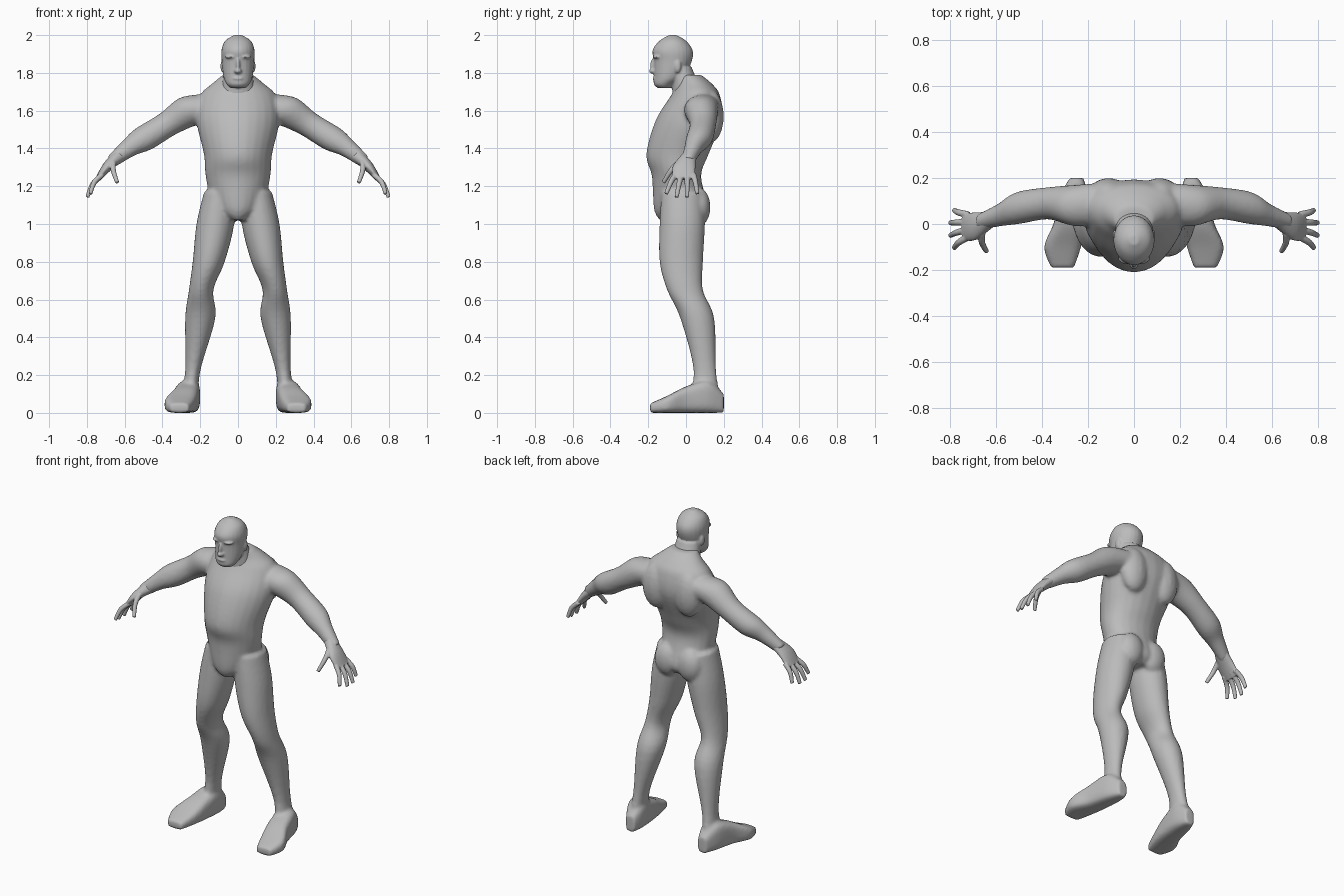
import bpy
import bmesh
from math import cos, sin, tau
from mathutils import Matrix, Vector

cube = bpy.data.objects.get("Cube")
if cube:
    bpy.data.objects.remove(cube, do_unlink=True)

skin = bpy.data.materials.new("matte grey")
skin.use_nodes = True
grey = (0.5, 0.5, 0.5, 1)
skin.diffuse_color = grey
skin.node_tree.nodes["Principled BSDF"].inputs["Base Color"].default_value = grey

UP, BACK = Vector((0, 0, 1)), Vector((0, 1, 0))
SIDES = {"left": 1, "right": -1}


def slice_at(z, front, back, outer, inner=None):
    """Level cross-section given by its extents; without inner it is centred."""
    inner = -outer if inner is None else inner
    return ((inner + outer) / 2, (front + back) / 2, z,
            (outer - inner) / 2, (back - front) / 2)


def bead(x, y, z, radius, flatten=1):
    """Cross-section on a path, thinned by the flatten factor."""
    return (x, y, z, radius * flatten, radius)


def spline(rings, steps=5):
    """Pass a smooth curve through the given cross-sections."""
    points = [Vector(ring) for ring in rings]
    points = [points[0], *points, points[-1]]
    curve = []
    for before, start, end, after in zip(points, points[1:], points[2:], points[3:]):
        leave, arrive = (end - before) / 2, (after - start) / 2
        for step in range(steps):
            t = step / steps
            blend = t * t * (3 - 2 * t)
            curve.append(start.lerp(end, blend) + leave * (t * (1 - t) ** 2)
                         - arrive * (t * t * (1 - t)))
    return curve + [points[-1]]


def loft(bm, rings, axis=UP, side=1, segments=24, taper=0, power=1):
    """Skin the cross-sections, each standing square to one axis."""
    axis = axis.normalized()
    depth = UP if abs(axis.y) > 0.9 else BACK
    depth = (depth - axis * depth.dot(axis)).normalized()
    wide = depth.cross(axis)
    previous = None
    for ring in spline(rings):
        centre, half_width, half_depth = Vector(ring[:3]), ring[3], ring[4]
        loop = []
        for i in range(segments):
            c, s = cos(tau * i / segments), sin(tau * i / segments)
            across = c * abs(c) ** (power - 1) if c else 0
            along = s * abs(s) ** (power - 1) if s else 0
            point = (centre + wide * half_width * across * (1 + taper * s)
                     + depth * half_depth * along)
            loop.append(bm.verts.new((point.x * side, point.y, point.z)))
        if previous:
            for i in range(segments):
                bm.faces.new((previous[i - 1], previous[i], loop[i], loop[i - 1]))
        else:
            bm.faces.new(loop[::-1])
        previous = loop
    bm.faces.new(previous)


def ball(bm, centre, size, side=1):
    """Add a stretched ball for a muscle or facial feature."""
    place = Vector((centre[0] * side, centre[1], centre[2]))
    bmesh.ops.create_uvsphere(bm, u_segments=16, v_segments=12, radius=1,
                              matrix=Matrix.LocRotScale(place, None, Vector(size)))


def finish(name, bm, voxel, smoothing):
    """Blend the overlapping pieces into one smooth skin."""
    bmesh.ops.recalc_face_normals(bm, faces=bm.faces)
    mesh = bpy.data.meshes.new(name)
    bm.to_mesh(mesh)
    bm.free()
    mesh.materials.append(skin)
    mesh.shade_smooth()
    part = bpy.data.objects.new(name, mesh)
    bpy.context.collection.objects.link(part)
    blend = part.modifiers.new("blend", "REMESH")
    blend.mode = "VOXEL"
    blend.voxel_size = voxel
    blend.use_smooth_shade = True
    relax = part.modifiers.new("relax", "SMOOTH")
    relax.factor = 0.5
    relax.iterations = smoothing


# Torso, from crotch to base of neck
body = bmesh.new()
loft(body, [
    slice_at(1.02, front=-0.14, back=0.08, outer=0.05),
    slice_at(1.08, front=-0.17, back=0.12, outer=0.13),
    slice_at(1.25, front=-0.18, back=0.08, outer=0.17),
    slice_at(1.37, front=-0.21, back=0.12, outer=0.18),
    slice_at(1.55, front=-0.16, back=0.19, outer=0.22),
    slice_at(1.68, front=-0.08, back=0.18, outer=0.2),
    slice_at(1.74, front=-0.05, back=0.14, outer=0.14),
    slice_at(1.79, front=-0.05, back=0.08, outer=0.08),
], taper=0.12)

leg = [
    slice_at(1.17, front=-0.13, back=0.09, outer=0.18, inner=0.02),
    slice_at(1, front=-0.14, back=0.1, outer=0.22, inner=0.02),
    slice_at(0.8, front=-0.14, back=0.09, outer=0.24, inner=0.07),
    slice_at(0.65, front=-0.1, back=0.09, outer=0.26, inner=0.13),
    slice_at(0.5, front=-0.03, back=0.15, outer=0.28, inner=0.12),
    slice_at(0.22, front=0.04, back=0.16, outer=0.28, inner=0.2),
    slice_at(0.05, front=0, back=0.19, outer=0.31, inner=0.21),
]


def sole(x, y, height, half_width):
    """Foot cross-section resting on the floor."""
    return (x, y, height / 2, half_width, height / 2)


foot = [
    sole(0.25, y=0.2, height=0.1, half_width=0.03),
    sole(0.26, y=0.12, height=0.17, half_width=0.06),
    sole(0.28, y=0, height=0.14, half_width=0.07),
    sole(0.31, y=-0.1, height=0.09, half_width=0.08),
    sole(0.31, y=-0.19, height=0.05, half_width=0.05),
]
arm = [
    bead(0.13, 0.09, 1.62, radius=0.09),
    bead(0.25, 0.08, 1.6, radius=0.09),
    bead(0.37, 0.09, 1.53, radius=0.07),
    bead(0.5, 0.07, 1.45, radius=0.07),
    bead(0.58, 0.04, 1.4, radius=0.05),
    bead(0.67, 0.01, 1.33, radius=0.035),
]
for side in SIDES.values():
    loft(body, leg, side=side)
    loft(body, foot, axis=-BACK, side=side, power=0.6)
    loft(body, arm, axis=Vector((0.75, 0, -0.66)), side=side)
    # Shoulder blade and buttock
    ball(body, (0.11, 0.13, 1.57), (0.09, 0.07, 0.14), side)
    ball(body, (0.08, 0.07, 1.09), (0.08, 0.06, 0.1), side)
finish("body", body, voxel=0.011, smoothing=4)

# Neck and skull
head = bmesh.new()
loft(head, [
    slice_at(1.66, front=-0.07, back=0.1, outer=0.1),
    slice_at(1.83, front=-0.08, back=0.03, outer=0.07),
])
loft(head, [
    slice_at(1.72, front=-0.15, back=-0.08, outer=0.04),
    slice_at(1.74, front=-0.17, back=-0.06, outer=0.06),
    slice_at(1.78, front=-0.17, back=-0.01, outer=0.077),
    slice_at(1.86, front=-0.17, back=0.03, outer=0.086),
    slice_at(1.92, front=-0.177, back=0.035, outer=0.088),
    slice_at(1.97, front=-0.14, back=0, outer=0.068),
    slice_at(2, front=-0.09, back=-0.05, outer=0.02),
])
# Nose, bridge and lips
ball(head, (0, -0.172, 1.81), (0.02, 0.025, 0.015))
ball(head, (0, -0.17, 1.84), (0.012, 0.02, 0.04))
ball(head, (0, -0.165, 1.77), (0.03, 0.012, 0.008))
for side in SIDES.values():
    # Brow and ear
    ball(head, (0.035, -0.15, 1.885), (0.035, 0.026, 0.01), side)
    ball(head, (0.08, -0.045, 1.835), (0.013, 0.02, 0.035), side)
finish("head", head, voxel=0.006, smoothing=3)

# Hands: palm with four fingers and a thumb
palm = [
    bead(0.62, 0.02, 1.37, radius=0.035),
    bead(0.69, -0.01, 1.305, radius=0.06, flatten=0.45),
    bead(0.74, -0.01, 1.24, radius=0.06, flatten=0.25),
]
thumb = (Vector((0.66, -0.04, 1.325)), Vector((0.64, -0.12, 1.22)))
digits = [thumb]
for i in range(4):
    spread = (i - 1.5) ** 2
    digits.append((Vector((0.72, 0.04 - 0.032 * i, 1.26)),
                   Vector((0.8 - 0.008 * spread, 0.06 - 0.055 * i,
                           1.14 + 0.009 * spread))))
for label, side in SIDES.items():
    hand = bmesh.new()
    loft(hand, palm, axis=Vector((0.65, 0, -0.75)), side=side)
    for base, tip in digits:
        knuckle = base.lerp(tip, 0.5) + Vector((0.01, 0, 0.01))
        loft(hand, [bead(*base, radius=0.016), bead(*knuckle, radius=0.014),
                    bead(*tip, radius=0.011)], axis=tip - base, side=side, segments=10)
    finish(label + "_hand", hand, voxel=0.004, smoothing=2)
